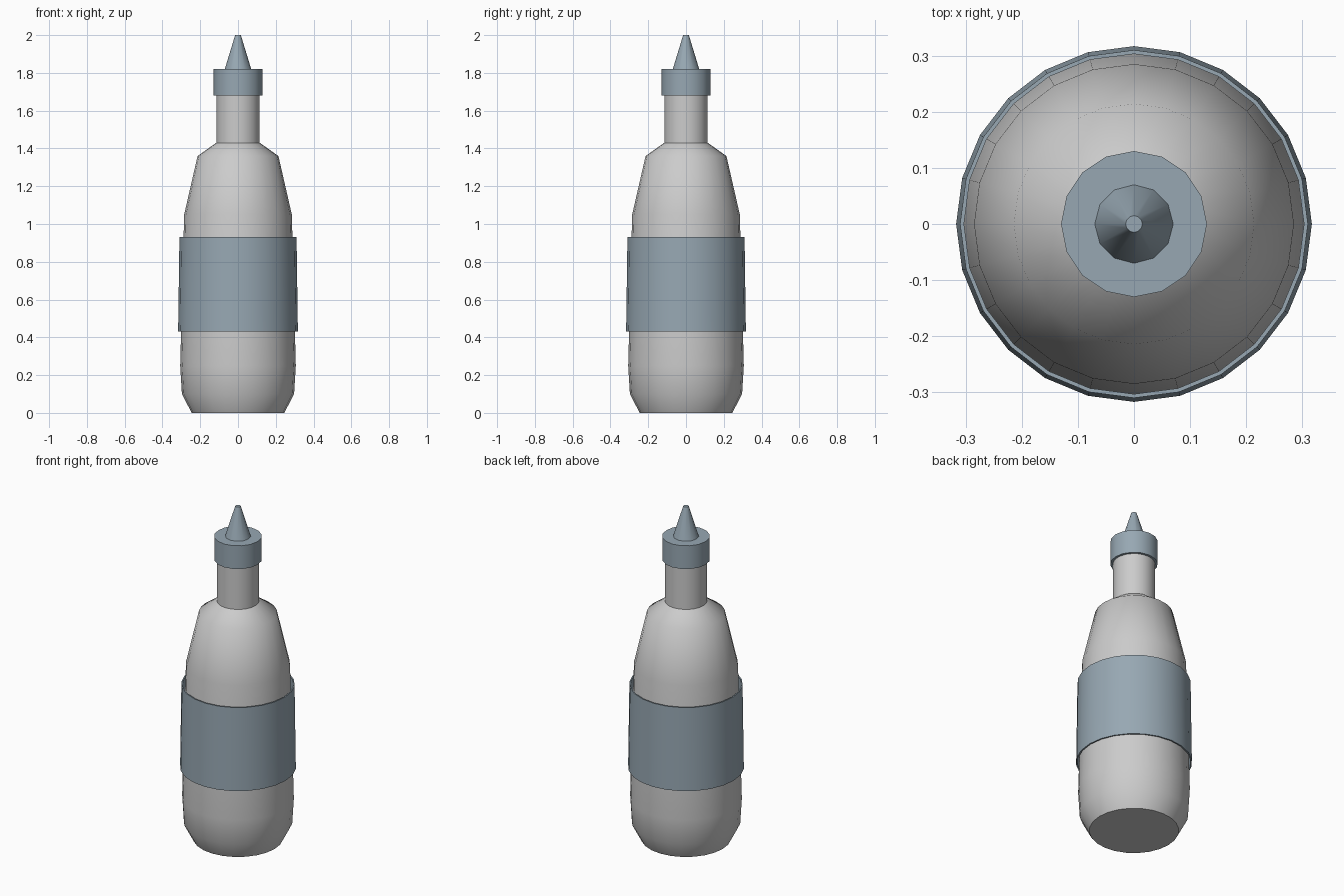
import bpy, bmesh
from math import sin, cos, tau, radians

if "Cube" in bpy.data.objects:
    bpy.data.objects.remove(bpy.data.objects["Cube"])

blue = bpy.data.materials.new("blue_grey")
blue.diffuse_color = (0.31, 0.39, 0.45, 1)
blue.use_nodes = True
blue.node_tree.nodes["Principled BSDF"].inputs["Base Color"].default_value = blue.diffuse_color


def lathe(name, profile, sides, closed=False, material=None):
    """Revolve (radius, z) points around z; cap the ends, or close the loop into a ring."""
    bm = bmesh.new()
    rings = [[bm.verts.new((r * cos(tau * i / sides), r * sin(tau * i / sides), z))
              for i in range(sides)] for r, z in profile]
    pairs = list(zip(rings, rings[1:]))
    if closed:
        pairs.append((rings[-1], rings[0]))
    else:
        bm.faces.new(rings[0])
        bm.faces.new(rings[-1])
    for a, b in pairs:
        for i in range(sides):
            j = (i + 1) % sides
            bm.faces.new((a[i], a[j], b[j], b[i]))
    bmesh.ops.recalc_face_normals(bm, faces=bm.faces)
    mesh = bpy.data.meshes.new(name)
    bm.to_mesh(mesh)
    bm.free()
    obj = bpy.data.objects.new(name, mesh)
    bpy.context.collection.objects.link(obj)
    if material:
        mesh.materials.append(material)
    bpy.ops.object.select_all(action='DESELECT')
    obj.select_set(True)
    bpy.context.view_layer.objects.active = obj
    bpy.ops.object.shade_smooth_by_angle(angle=radians(46))
    return obj


# Bottle with rounded base, tapered shoulder and neck
lathe("bottle_body", [(0.245, 0), (0.297, 0.10), (0.306, 0.25), (0.285, 1.05),
                      (0.214, 1.36), (0.115, 1.43), (0.115, 1.70)], 24)

# Thin tapered label sleeve around the belly
lathe("label_sleeve", [(0.317, 0.43), (0.310, 0.93), (0.303, 0.93), (0.309, 0.43)],
      24, closed=True, material=blue)

# Screw cap and pointed nozzle
lathe("cap", [(0.13, 1.68), (0.13, 1.82)], 16, material=blue)
lathe("nozzle", [(0.07, 1.82), (0.015, 2.0)], 12, material=blue)
